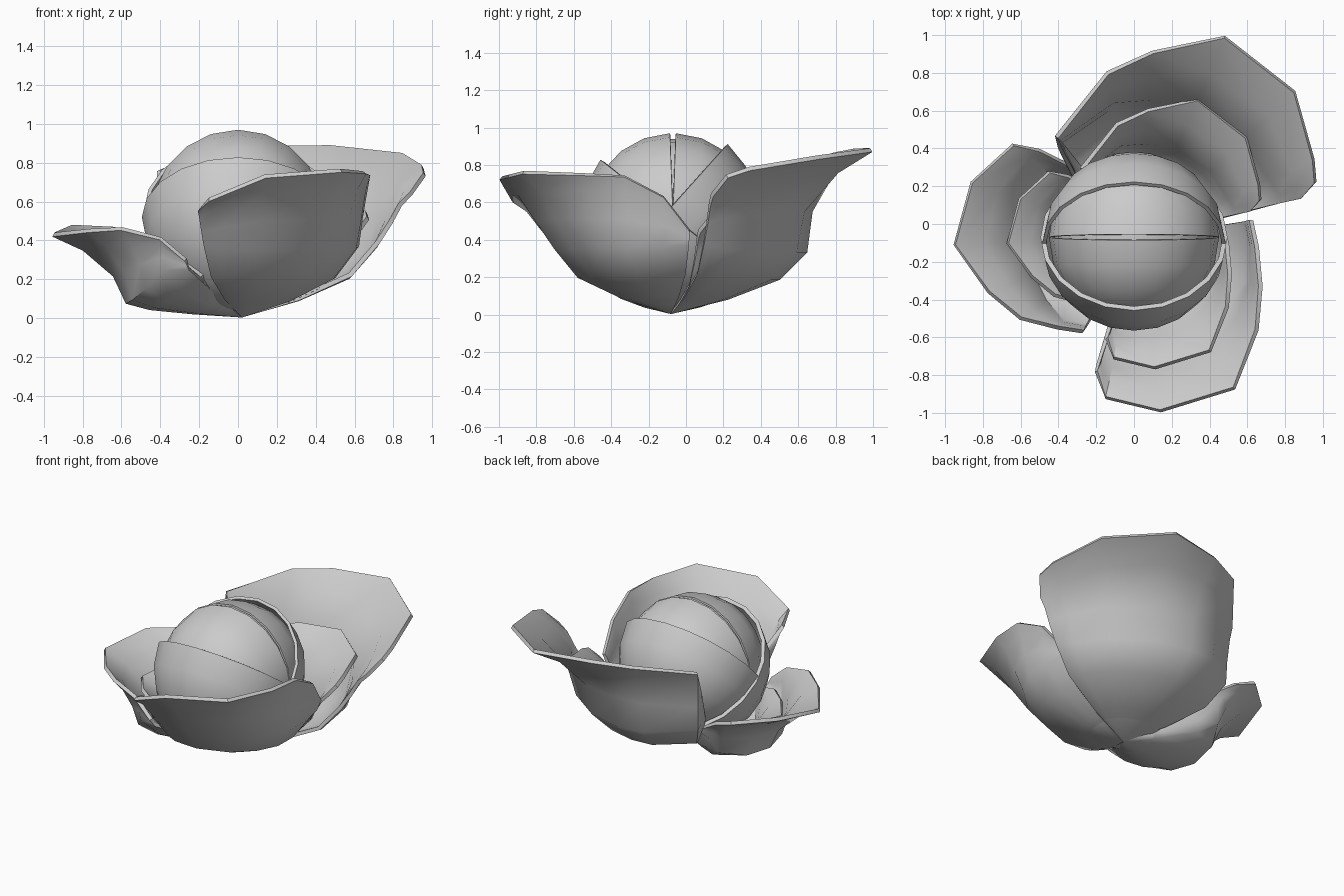
import bpy
import bmesh
import math
from mathutils import Vector

default_cube = bpy.data.objects.get("Cube")
if default_cube:
    bpy.data.objects.remove(default_cube, do_unlink=True)

# One plain grey for the whole plant
grey = bpy.data.materials.new("leaf_grey")
grey.use_nodes = True
COLOUR = (0.6, 0.6, 0.6, 1)
grey.diffuse_color = COLOUR
grey.node_tree.nodes["Principled BSDF"].inputs["Base Color"].default_value = COLOUR

HEART = Vector((0, -0.07, 0.52))
BASE = Vector((0.02, -0.08, 0.015))


def finish(name, bm, thickness=0, offset=0):
    """Turn a bmesh into a smooth shaded object, optionally a thick sheet."""
    bmesh.ops.recalc_face_normals(bm, faces=bm.faces)
    mesh = bpy.data.meshes.new(name)
    bm.to_mesh(mesh)
    bm.free()
    mesh.materials.append(grey)
    obj = bpy.data.objects.new(name, mesh)
    bpy.context.collection.objects.link(obj)
    bpy.ops.object.select_all(action="DESELECT")
    obj.select_set(True)
    bpy.context.view_layer.objects.active = obj
    if thickness:
        solid = obj.modifiers.new("thickness", "SOLIDIFY")
        solid.thickness = thickness
        solid.offset = offset
        bpy.ops.object.modifier_apply(modifier=solid.name)
    bpy.ops.object.shade_smooth_by_angle(angle=math.radians(40))


def half_shell(name, radius, axis, thickness, shift=(0, 0, 0)):
    """Thick open half sphere bulging along axis."""
    bm = bmesh.new()
    bmesh.ops.create_uvsphere(bm, u_segments=20, v_segments=10, radius=radius)
    upper = [v for v in bm.verts if v.co.z > 0.001]
    bmesh.ops.delete(bm, geom=upper, context="VERTS")
    turn = Vector((0, 0, -1)).rotation_difference(Vector(axis).normalized())
    for v in bm.verts:
        v.co = turn @ v.co + HEART + Vector(shift)
    finish(name, bm, thickness, -1)


def leaf(name, rim, bowl, lift, flare, scale=1):
    """Fan of ribs from the base, rising as a bowl and flaring out to the rim."""
    bm = bmesh.new()
    root = bm.verts.new(BASE)
    ribs = []
    for index, point in enumerate(rim):
        # The fan's two side edges rise more evenly than its middle
        side = (2 * index / (len(rim) - 1) - 1) ** 2
        rib_lift = lift + (1.1 - lift) * side
        rib_flare = flare + (0.38 - flare) * side
        tip = Vector(point)
        out = Vector((tip.x - BASE.x, tip.y - BASE.y, 0))
        reach = min(bowl, out.length * 0.94)
        out.normalize()
        rib = []
        for share, height in ((0.42, 0.08), (0.8, 0.19), (1, 0.34)):
            rise = min(height * rib_lift, tip.z * share * 0.8)
            rib.append(BASE + out * reach * share + Vector((0, 0, rise)))
        edge = rib[-1]
        for across, up in ((rib_flare, 0.4), ((rib_flare + 1) / 2, 0.79)):
            step = edge.lerp(tip, across)
            step.z = edge.z + (tip.z - edge.z) * up
            rib.append(step)
        rib.append(tip)
        ribs.append([bm.verts.new(BASE + (p - BASE) * scale) for p in rib])
    for a, b in zip(ribs, ribs[1:]):
        bm.faces.new((root, a[0], b[0]))
        for i in range(len(a) - 1):
            bm.faces.new((a[i], a[i + 1], b[i + 1], b[i]))
    finish(name, bm, 0.024)


# Heart: round core in two halves that part slightly, wrapped by two tilted shells
core = bmesh.new()
bmesh.ops.create_uvsphere(core, u_segments=20, v_segments=10, radius=0.42)
for vert in core.verts:
    vert.co += HEART
finish("heart_core", core)
half_shell("heart_front_half", 0.45, (0, -1, -0.035), 0.012)
half_shell("heart_back_half", 0.45, (0, 1, -0.035), 0.012)
half_shell("heart_back_shell", 0.485, (0, 0.75, -0.67), 0.02, (0, -0.03, 0.03))
half_shell("heart_front_shell", 0.495, (0, -0.62, -0.78), 0.025)

# Rim outlines of the three open leaves
front_rim = [(-0.13, -0.55, 0.36), (-0.2, -0.78, 0.56), (-0.15, -0.92, 0.61),
             (0.14, -0.99, 0.73), (0.53, -0.87, 0.76), (0.65, -0.56, 0.75),
             (0.67, -0.33, 0.74), (0.65, -0.12, 0.63), (0.62, 0.02, 0.45)]
back_rim = [(0.89, 0.14, 0.64), (0.96, 0.22, 0.74), (0.95, 0.34, 0.78),
            (0.85, 0.7, 0.84), (0.48, 0.99, 0.88), (0.1, 0.91, 0.88),
            (-0.14, 0.8, 0.86), (-0.41, 0.46, 0.76), (-0.39, 0.4, 0.6),
            (-0.32, 0.26, 0.36)]
side_rim = [(-0.36, 0.32, 0.32), (-0.5, 0.39, 0.41), (-0.64, 0.42, 0.46),
            (-0.86, 0.22, 0.47), (-0.95, -0.11, 0.43), (-0.77, -0.36, 0.45),
            (-0.6, -0.5, 0.46), (-0.4, -0.55, 0.41), (-0.27, -0.57, 0.3)]

# Each leaf is doubled by a smaller one nested inside it
for place, rim, bowl, lift, flare, inner in (
        ("front", front_rim, 0.62, 1, 0.34, 0.75),
        ("back", back_rim, 0.72, 0.95, 0.1, 0.69),
        ("right", side_rim, 0.59, 0.2, 0.17, 0.71)):
    leaf(place + "_outer_leaf", rim, bowl, lift, flare)
    leaf(place + "_inner_leaf", rim, bowl, lift, flare, inner)
